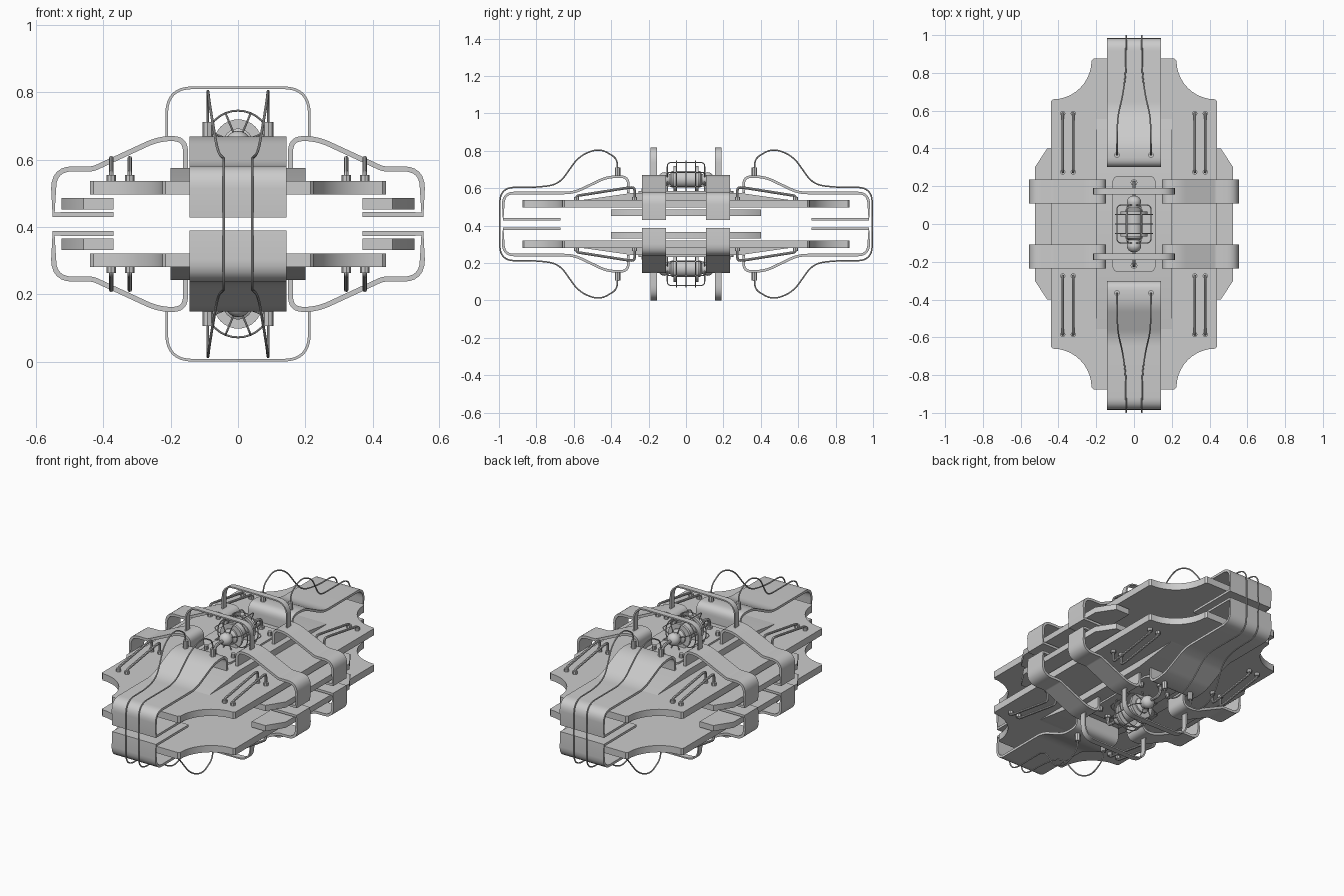
import bpy, bmesh, math
from mathutils import Vector

if "Cube" in bpy.data.objects:
    bpy.data.objects.remove(bpy.data.objects["Cube"])

MID = 0.409  # the lower half mirrors the upper half about this height


def fillet(pts, r, n=6):
    """Round the inner corners of an open path (2D or 3D)."""
    pts = [Vector(p) for p in pts]
    out = [pts[0]]
    for a, p, b in zip(pts, pts[1:], pts[2:]):
        d = min(r, (a - p).length * 0.49, (b - p).length * 0.49)
        s, e = p + (a - p).normalized() * d, p + (b - p).normalized() * d
        for i in range(n + 1):
            t = i / n
            out.append(s * (1 - t) ** 2 + p * 2 * t * (1 - t) + e * t * t)
    return out + [pts[-1]]


def finish(obj, mirror):
    """Place on the mid plane, smooth and mirror."""
    obj.location.z = MID
    bpy.ops.object.select_all(action='DESELECT')
    bpy.context.view_layer.objects.active = obj
    obj.select_set(True)
    bpy.ops.object.shade_smooth_by_angle(angle=math.radians(35))
    m = obj.modifiers.new("mirror", 'MIRROR')
    m.use_axis = ['x' in mirror, 'y' in mirror, 'z' in mirror]
    m.use_mirror_merge = False
    return obj


def prism(name, poly, axis, lo, hi, mirror='z'):
    """Extrude a 2D outline along an axis."""
    put = {'x': lambda u, v: (lo, u, v), 'y': lambda u, v: (u, lo, v),
           'z': lambda u, v: (u, v, lo)}[axis]
    bm = bmesh.new()
    verts = []
    for u, v in poly:
        c = Vector(put(u, v))
        if axis == 'z':
            c.z -= MID
        else:
            c.z -= MID
        verts.append(bm.verts.new(c))
    face = bm.faces.new(verts)
    ext = bmesh.ops.extrude_face_region(bm, geom=[face])['geom']
    step = Vector([hi - lo if axis == k else 0 for k in 'xyz'])
    bmesh.ops.translate(bm, vec=step, verts=[g for g in ext if isinstance(g, bmesh.types.BMVert)])
    bmesh.ops.recalc_face_normals(bm, faces=bm.faces)
    me = bpy.data.meshes.new(name)
    bm.to_mesh(me)
    bm.free()
    obj = bpy.data.objects.new(name, me)
    bpy.context.collection.objects.link(obj)
    return finish(obj, mirror)


def ribbon(name, path, t, axis, lo, hi, mirror):
    """Flat band of thickness t following a 2D path."""
    left, right = [], []
    for i, p in enumerate(path):
        a, b = path[max(i - 1, 0)], path[min(i + 1, len(path) - 1)]
        d = (b - a).normalized()
        n = Vector((-d.y, d.x)) * t / 2
        left.append(p + n)
        right.append(p - n)
    return prism(name, left + right[::-1], axis, lo, hi, mirror)


def tube(name, pts, r, mirror, cyclic=False):
    """Round rod along a 3D path."""
    cu = bpy.data.curves.new(name, 'CURVE')
    cu.dimensions = '3D'
    cu.bevel_depth = r
    cu.bevel_resolution = 2
    cu.use_fill_caps = True
    sp = cu.splines.new('POLY')
    sp.points.add(len(pts) - 1)
    for q, p in zip(sp.points, pts):
        q.co = (p[0], p[1], p[2] - MID, 1)
    sp.use_cyclic_u = cyclic
    tmp = bpy.data.objects.new(name, cu)
    bpy.context.collection.objects.link(tmp)
    bpy.context.view_layer.update()
    me = bpy.data.meshes.new_from_object(tmp.evaluated_get(bpy.context.evaluated_depsgraph_get()))
    bpy.data.objects.remove(tmp)
    obj = bpy.data.objects.new(name, me)
    bpy.context.collection.objects.link(obj)
    return finish(obj, mirror)


def four_way(q):
    """Reflect a quadrant outline into a full one."""
    half = q + [(-x, y) for x, y in q[::-1]]
    return half + [(-x, -y) for x, y in half]


# main deck plate with concave corner cut-outs
arc = [(0.43 - 0.205 * math.cos(a), 0.865 - 0.205 * math.sin(a))
       for a in [math.pi / 2 * (1 - i / 10) for i in range(11)]]
prism("deck_plate", four_way([(0.44, 0.65)] + arc + [(0.215, 0.875)]), 'z', 0.497, 0.537)

# side plates under the deck
prism("side_plate", [(0.37, 0.40), (0.46, 0.40), (0.525, 0.30), (0.525, -0.30), (0.46, -0.40), (0.37, -0.40)],
      'z', 0.452, 0.486, 'xz')

# raised spine wedge and the mounting plate on it
prism("spine_wedge", [(-0.57, 0.535), (-0.28, 0.576), (0.28, 0.576), (0.57, 0.535)], 'x', -0.2, 0.2)
rim = fillet([(0, 0.255), (0.115, 0.255), (0.115, 0)], 0.04)
prism("mount_plate", four_way([tuple(p) for p in rim[1:-1]][::-1]), 'z', 0.574, 0.586)

# end straps wrapping front and back
end = [(0.308, 0.575), (0.308, 0.662), (0.42, 0.662), (0.60, 0.575), (0.977, 0.575), (0.977, 0.435), (0.67, 0.435)]
path = fillet(end[:5], 0.05)[:-1] + fillet(end[3:6], 0.06)[1:] + [Vector(end[6])]
ribbon("end_strap", path, 0.014, 'x', -0.144, 0.144, 'yz')

# side straps wrapping left and right
side = [(0.156, 0.575), (0.156, 0.663), (0.235, 0.663), (0.43, 0.573), (0.548, 0.573), (0.548, 0.437), (0.37, 0.437)]
path = fillet(side[:4] + [(0.45, 0.573)], 0.045)[:-1] + fillet(side[3:6], 0.07)[1:] + [Vector(side[6])]
ribbon("side_strap", path, 0.015, 'y', 0.108, 0.235, 'xyz')

# flat hoops above the centre
hoop = fillet([(-0.212, 0.655), (-0.212, 0.814), (0.212, 0.814), (0.212, 0.655)], 0.08, 8)
ribbon("hoop", hoop, 0.008, 'y', 0.155, 0.19, 'yz')

# sloped grab rods with feet on the deck
for x in (0.322, 0.377):
    rod = fillet([(x, 0.275, 0.535), (x, 0.275, 0.605), (x, 0.31, 0.603), (x, 0.55, 0.565),
                  (x, 0.585, 0.56), (x, 0.585, 0.535)], 0.02, 4)
    tube("grab_rod", rod, 0.007, 'xyz')
    for y in (0.275, 0.585):
        tube("grab_rod_foot", [(x, y, 0.53), (x, y, 0.554)], 0.014, 'xyz')

# long cables running over the ends from top to bottom, with sockets
cable = [(0.09, 0.365, 0.70), (0.09, 0.37, 0.76), (0.09, 0.46, 0.815), (0.086, 0.57, 0.775), (0.06, 0.68, 0.62),
         (0.043, 0.80, 0.605), (0.042, 0.995, 0.605), (0.042, 0.996, MID)]
tube("cable", fillet(cable, 0.08, 8), 0.004, 'xyz')
tube("cable_socket", [(0.09, 0.365, 0.655), (0.09, 0.365, 0.712)], 0.015, 'xyz')

# central core: capsule lathed along y
C = 0.648
core = [(0, 0.15)] + [(0.038 * math.sin(a), 0.115 + 0.036 * math.cos(a)) for a in (0.4, 0.8, 1.2, 1.57, 2.2)]
core += [(0.028, 0.085), (0.045, 0.075), (0.045, 0)]
bm = bmesh.new()
edge = [bm.verts.new((r, y, C - MID)) for r, y in core + [(r, -y) for r, y in core[-2::-1]]]
edges = [bm.edges.new(p) for p in zip(edge, edge[1:])]
bmesh.ops.spin(bm, geom=edge + edges, cent=(0, 0, C - MID), axis=(0, 1, 0), angle=math.tau, steps=24)
bmesh.ops.remove_doubles(bm, verts=bm.verts, dist=1e-5)
bmesh.ops.recalc_face_normals(bm, faces=bm.faces)
me = bpy.data.meshes.new("core_capsule")
bm.to_mesh(me)
bm.free()
ob = bpy.data.objects.new("core_capsule", me)
bpy.context.collection.objects.link(ob)
finish(ob, 'z')


def ring(r, y=None, n=32):
    return [(r * math.cos(math.tau * i / n), y or 0, C + r * math.sin(math.tau * i / n)) for i in range(n)]


# cage rings and lengthwise cage loops round the core
for y in (0, 0.05, -0.05):
    tube("cage_ring", ring(0.098, y), 0.003, 'z', True)
for i in range(8):
    c, s = math.cos(math.tau * i / 8 + 0.39), math.sin(math.tau * i / 8 + 0.39)
    loop = fillet([(r * c, y, C + r * s) for r, y in ((0.035, -0.1), (0.098, -0.1), (0.098, 0.1), (0.035, 0.1))], 0.025)
    tube("cage_bar", loop, 0.003, 'z')

# flanges at both ends of the core
disc = [(x, z) for x, _, z in ring(0.072)]
prism("core_flange", disc, 'y', 0.05, 0.066, 'yz')

# feed pipes from the core down to the mounting plate
tube("feed_pipe", fillet([(0, 0.13, C), (0, 0.22, C), (0, 0.22, 0.58)], 0.05), 0.009, 'yz')
tube("feed_pipe_foot", [(0, 0.22, 0.58), (0, 0.22, 0.60)], 0.018, 'yz')
tube("corner_post", [(0.09, 0.172, 0.58), (0.09, 0.172, 0.61)], 0.012, 'xyz')
